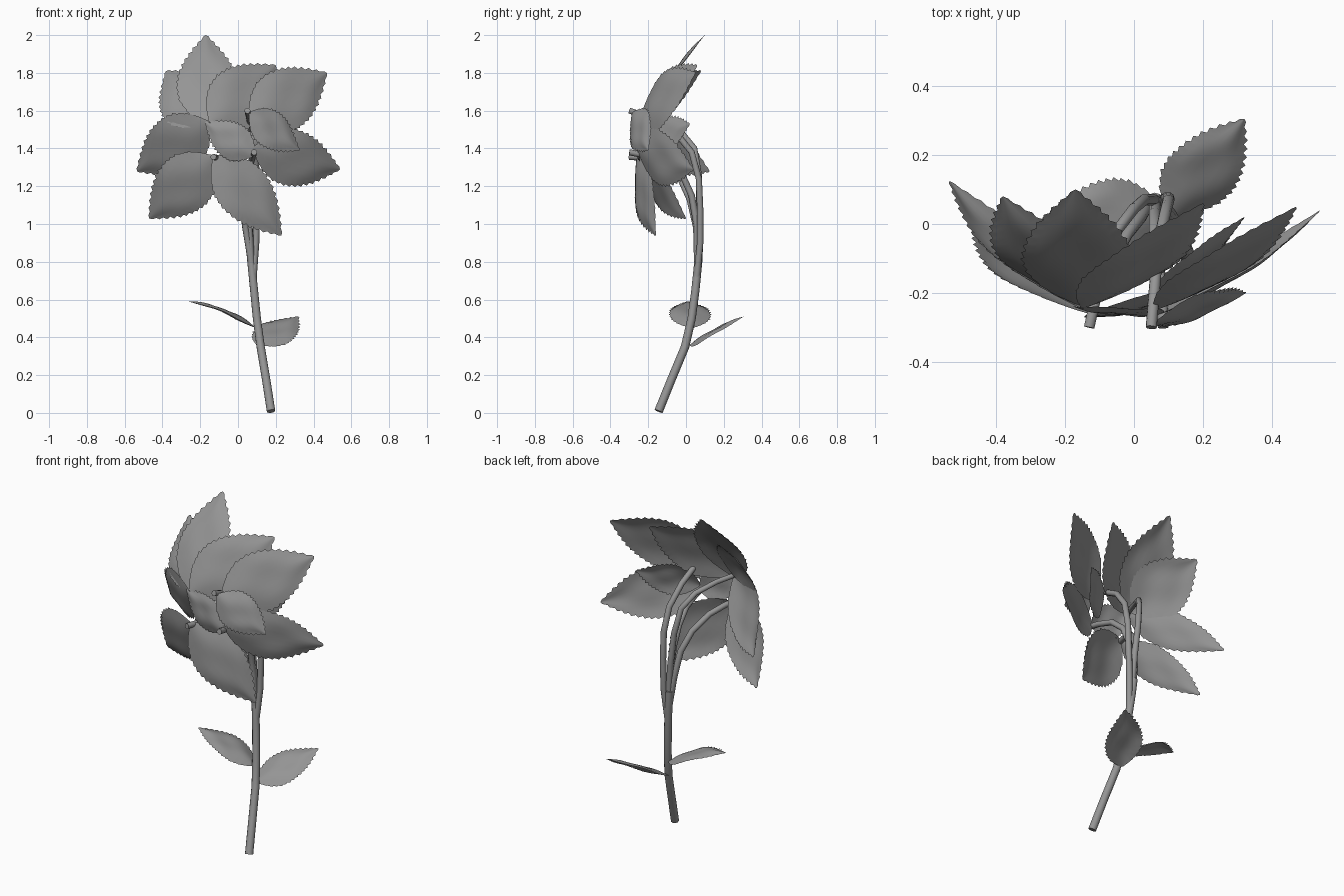
import bpy, math
from mathutils import Vector

if "Cube" in bpy.data.objects:
    bpy.data.objects.remove(bpy.data.objects["Cube"])

# Half-width profile of a leaf from base to tip
PROFILE = [(0, .04), (.06, .35), (.15, .68), (.28, .95), (.42, 1.03), (.56, .95),
           (.7, .75), (.82, .48), (.92, .22), (1, 0)]

# Dark grey for every part
grey = bpy.data.materials.new("dark_grey")
grey.diffuse_color = (.3, .3, .3, 1)
grey.use_nodes = True
grey.node_tree.nodes["Principled BSDF"].inputs["Base Color"].default_value = grey.diffuse_color


def half_width(t):
    for (a, wa), (b, wb) in zip(PROFILE, PROFILE[1:]):
        if t <= b:
            return wa + (wb - wa) * (t - a) / (b - a)
    return 0


def finish(ob):
    ob.data.materials.append(grey)
    bpy.ops.object.select_all(action='DESELECT')
    ob.select_set(True)
    bpy.context.view_layer.objects.active = ob
    bpy.ops.object.shade_smooth_by_angle(angle=math.radians(40))


def leaf(name, base, tip, width, facing=(0, -1, 0), bow=.03):
    """Serrated, bowed and slightly crinkled leaf blade."""
    base, tip = Vector(base), Vector(tip)
    d = tip - base
    u = d.normalized()
    n = Vector(facing)
    n = (n - u * n.dot(u)).normalized()
    s = u.cross(n)
    rows, cols = 32, 8
    verts, faces = [], []
    for i in range(rows + 1):
        t = i / rows
        for j in range(cols + 1):
            v = 2 * j / cols - 1
            w = half_width(t) * width / 2
            along = t
            if abs(v) == 1 and 0 < i < rows:      # saw-tooth rim
                fade = min(1, (1 - t) * 6)
                w += (.007 if i % 2 else -.003) * fade
                along += .014 if i % 2 else 0
            h = bow * (4 * t * (1 - t)) - .022 * v * v * half_width(t)
            h += .006 * math.sin(9 * t) * math.cos(4 * v) * math.sin(math.pi * t)
            verts.append(base + d * min(along, 1) + s * (v * w) + n * h)
    for i in range(rows):
        for j in range(cols):
            a = i * (cols + 1) + j
            faces.append((a, a + 1, a + cols + 2, a + cols + 1))
    me = bpy.data.meshes.new(name)
    me.from_pydata(verts, [], faces)
    ob = bpy.data.objects.new(name, me)
    bpy.context.collection.objects.link(ob)
    finish(ob)


def tube(name, points, r0, r1):
    """Tapered round stalk through the points."""
    cu = bpy.data.curves.new(name, 'CURVE')
    cu.dimensions = '3D'
    cu.bevel_depth = 1
    cu.bevel_resolution = 3
    cu.use_fill_caps = True
    sp = cu.splines.new('POLY')
    sp.points.add(len(points) - 1)
    for k, (p, q) in enumerate(zip(sp.points, points)):
        p.co = (*q, 1)
        p.radius = r0 + (r1 - r0) * k / (len(points) - 1)
    ob = bpy.data.objects.new(name, cu)
    bpy.context.collection.objects.link(ob)
    bpy.ops.object.select_all(action='DESELECT')
    ob.select_set(True)
    bpy.context.view_layer.objects.active = ob
    bpy.ops.object.convert(target='MESH')
    finish(bpy.context.object)


# Main stem
tube("main_stem", [(.175, -.145, .009), (.15, -.08, .17), (.12, -.005, .35), (.1, .03, .5),
                   (.085, .05, .65), (.07, .065, .8), (.06, .07, .9)], .023, .021)

# Branches that carry the flower head
tube("branch_top", [(.08, .055, .7), (.095, .075, .9), (.1, .075, 1.08), (.1, .068, 1.24),
                    (.09, .03, 1.38), (.07, -.06, 1.49), (.06, -.18, 1.56), (.05, -.3, 1.6)], .018, .016)
tube("branch_right", [(.07, .06, .8), (.06, .06, .98), (.06, .03, 1.15), (.06, -.02, 1.26),
                      (.07, -.1, 1.33), (.08, -.2, 1.36), (.085, -.3, 1.38)], .018, .016)
tube("branch_left", [(.07, .06, .8), (.04, .055, .98), (.02, .02, 1.13), (-.02, -.03, 1.24),
                     (-.07, -.12, 1.32), (-.11, -.21, 1.35), (-.13, -.3, 1.355)], .018, .016)
tube("branch_middle", [(.07, .065, .85), (.055, .07, 1.05), (.03, .07, 1.25), (0, .045, 1.4),
                       (-.05, -.02, 1.48), (-.11, -.13, 1.52), (-.15, -.23, 1.53)], .018, .014)

# Flower head: base, tip, width, direction the blade faces
F = (0, -1, 0)
HEAD = [
    ("top_leaf", (-.16, -.235, 1.52), (-.17, .1, 2.0), .31, F),
    ("upper_left_leaf", (-.17, -.22, 1.53), (-.38, .08, 1.81), .31, F),
    ("upper_middle_leaf", (-.15, -.245, 1.53), (.2, .06, 1.84), .32, F),
    ("upper_right_leaf", (.06, -.25, 1.54), (.47, .05, 1.8), .32, F),
    ("left_leaf", (-.15, -.245, 1.54), (-.535, .125, 1.28), .30, F),
    ("lower_left_leaf", (-.13, -.26, 1.36), (-.47, .0, 1.03), .30, F),
    ("lower_middle_leaf", (-.13, -.26, 1.36), (.23, -.16, .94), .29, (.22, -1, .18)),
    ("right_leaf", (.08, -.26, 1.4), (.54, .04, 1.29), .29, F),
    ("small_right_leaf", (.06, -.285, 1.59), (.325, -.2, 1.39), .21, (.3, -1, .4)),
    ("back_right_leaf", (.06, -.22, 1.42), (.32, .02, 1.53), .2, F),
    ("centre_leaf", (.085, -.26, 1.36), (-.175, -.24, 1.54), .19, F),
]
for name, base, tip, width, facing in HEAD:
    leaf(name, base, tip, width, facing, .015 if width < .25 else .03)

# Two leaves low on the stem
leaf("stem_leaf_left", (.095, .03, .45), (-.27, .01, .59), .21, (0, 0, 1), .035)
leaf("stem_leaf_right", (.1, .02, .36), (.32, .305, .51), .21, (0, -.6, .85), .015)
